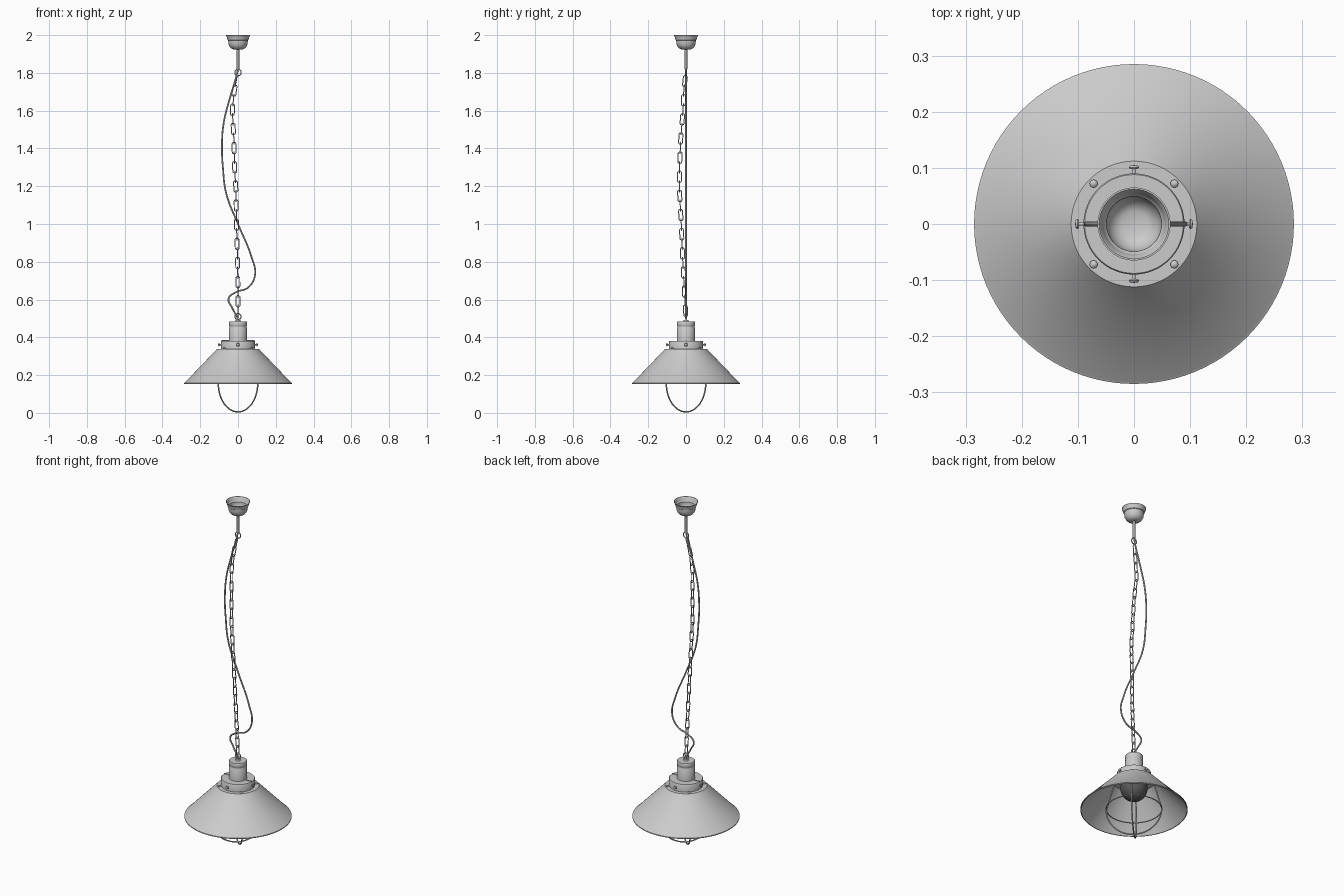
import bpy
import bmesh
import math
from mathutils import Vector, Matrix

cube = bpy.data.objects.get("Cube")
if cube:
    bpy.data.objects.remove(cube, do_unlink=True)


def make_material(name, value):
    colour = (value, value, value, 1)
    mat = bpy.data.materials.new(name)
    mat.use_nodes = True
    mat.diffuse_color = colour
    mat.node_tree.nodes["Principled BSDF"].inputs["Base Color"].default_value = colour
    return mat


grey = make_material("plain grey metal", 0.6)
dark = make_material("dark bulb", 0.1)


def finish(obj, mat=grey):
    """Give the part its colour and smooth shading with sharp edges."""
    obj.data.materials.clear()
    obj.data.materials.append(mat)
    bpy.ops.object.select_all(action="DESELECT")
    obj.select_set(True)
    bpy.context.view_layer.objects.active = obj
    bpy.ops.object.shade_smooth_by_angle(angle=math.radians(35))
    return obj


def lathe(name, profile, steps=64, mat=grey):
    """Spin (radius, height) points round the z axis."""
    bm = bmesh.new()
    verts = [bm.verts.new((r, 0, z)) for r, z in profile]
    edges = [bm.edges.new(pair) for pair in zip(verts, verts[1:])]
    bmesh.ops.spin(bm, geom=verts + edges, cent=(0, 0, 0), axis=(0, 0, 1),
                   angle=math.tau, steps=steps, use_duplicate=False)
    bmesh.ops.remove_doubles(bm, verts=bm.verts, dist=0.0001)
    bmesh.ops.recalc_face_normals(bm, faces=bm.faces)
    mesh = bpy.data.meshes.new(name)
    bm.to_mesh(mesh)
    bm.free()
    obj = bpy.data.objects.new(name, mesh)
    bpy.context.collection.objects.link(obj)
    return finish(obj, mat)


def tube(name, points, radius, closed=False, smooth=False):
    """Sweep a round wire along points."""
    curve = bpy.data.curves.new(name, "CURVE")
    curve.dimensions = "3D"
    curve.bevel_depth = radius
    curve.bevel_resolution = 2
    curve.use_fill_caps = True
    curve.resolution_u = 8
    if smooth:
        spline = curve.splines.new("BEZIER")
        spline.bezier_points.add(len(points) - 1)
        for bp, p in zip(spline.bezier_points, points):
            bp.co = p
            bp.handle_left_type = bp.handle_right_type = "AUTO"
    else:
        spline = curve.splines.new("POLY")
        spline.points.add(len(points) - 1)
        for sp, p in zip(spline.points, points):
            sp.co = (*p, 1)
    spline.use_cyclic_u = closed
    obj = bpy.data.objects.new(name, curve)
    bpy.context.collection.objects.link(obj)
    bpy.ops.object.select_all(action="DESELECT")
    obj.select_set(True)
    bpy.context.view_layer.objects.active = obj
    bpy.ops.object.convert(target="MESH")
    return finish(bpy.context.view_layer.objects.active)


def circle(radius, z, count=48):
    return [(radius * math.cos(a), radius * math.sin(a), z)
            for a in (math.tau * i / count for i in range(count))]


def upright_ring(radius, z):
    return [(x, 0, z + y) for x, y, _ in circle(radius, 0, 24)]


# Ceiling cup: a flared rim over a rounded bowl, open at the top
lathe("ceiling_cup", [
    (0, 1.923), (0.023, 1.923), (0.035, 1.929), (0.044, 1.938), (0.05, 1.951),
    (0.052, 1.966), (0.052, 1.972), (0.056, 1.975), (0.058, 1.985), (0.061, 1.994),
    (0.065, 2.0), (0.062, 2.0), (0.058, 1.994), (0.055, 1.985), (0.053, 1.978),
    (0.049, 1.974), (0.049, 1.966), (0.047, 1.952), (0.041, 1.94), (0.033, 1.932),
    (0.023, 1.927), (0, 1.927)])
lathe("ceiling_rod", [(0, 1.926), (0.007, 1.926), (0.007, 1.82), (0, 1.82)], 16)
tube("upper_ring", upright_ring(0.017, 1.802), 0.003, True)
tube("lower_ring", upright_ring(0.016, 0.51), 0.003, True)

# Slack electric cord
cord_path = [(0, 1.82), (-0.012, 1.77), (-0.045, 1.66), (-0.075, 1.54), (-0.085, 1.42),
             (-0.08, 1.3), (-0.062, 1.16), (0, 1.0), (0.07, 0.83), (0.09, 0.73),
             (0.055, 0.665), (-0.015, 0.637), (-0.05, 0.605), (-0.03, 0.555), (0, 0.5)]
tube("power_cord", [(x, 0, z) for x, z in cord_path], 0.0045, smooth=True)

# Chain of alternating links along a slightly bowed path
chain_path = [Vector(p) for p in (
    (0, 0, 1.81), (-0.02, -0.012, 1.7), (-0.03, -0.016, 1.6), (-0.022, -0.028, 1.45),
    (-0.018, -0.034, 1.3), (-0.011, -0.035, 1.18), (-0.008, -0.025, 1.0),
    (-0.002, -0.017, 0.8), (0, -0.006, 0.6), (0, 0, 0.5))]


def on_chain(z):
    for a, b in zip(chain_path, chain_path[1:]):
        if z >= b.z:
            return a.lerp(b, (a.z - z) / (a.z - b.z))
    return chain_path[-1]


for i in range(25):
    z = 1.757 - i * 0.0507
    centre = on_chain(z)
    along = on_chain(z + 0.03) - on_chain(z - 0.03)
    tilt = Vector((0, 0, 1)).rotation_difference(along).to_matrix()
    turn = tilt @ Matrix.Rotation(math.pi / 2 * ((i + 1) % 2), 3, "Z")
    outline = []
    for j in range(16):
        a = math.tau * (j + 0.5) / 16
        end = math.copysign(0.02, math.sin(a))
        outline.append(Vector((0.0105 * math.cos(a), 0, end + 0.0105 * math.sin(a))))
    tube("chain_link", [centre + turn @ p for p in outline], 0.0027, True)

# Lamp holder neck and collar
lathe("neck", [
    (0, 0.493), (0.012, 0.493), (0.014, 0.484), (0.046, 0.484), (0.048, 0.481),
    (0.048, 0.462), (0.046, 0.459), (0.046, 0.452), (0.048, 0.449),
    (0.048, 0.378), (0, 0.378)])
lathe("collar", [
    (0, 0.381), (0.066, 0.381), (0.088, 0.381), (0.09, 0.378), (0.09, 0.337), (0, 0.334)])

# Conical shade with a flat top and a turned rim
lathe("shade", [
    (0, 0.338), (0.112, 0.338), (0.115, 0.334), (0.281, 0.161), (0.285, 0.159),
    (0.285, 0.154), (0.281, 0.154), (0.278, 0.159), (0.112, 0.331), (0, 0.333)], 96)

# Thumbscrews round the collar and bolts on the shade top
for i in range(4):
    quarter = Matrix.Rotation(i * math.pi / 2, 4, "Z")
    screw = lathe("thumbscrew", [
        (0, 0), (0.003, 0), (0.003, 0.012), (0.007, 0.012),
        (0.009, 0.015), (0.007, 0.018), (0, 0.019)], 16)
    screw.matrix_world = (quarter @ Matrix.Translation((0.086, 0, 0.361))
                          @ Matrix.Rotation(math.pi / 2, 4, "Y"))
    bolt = lathe("shade_bolt", [(0, 0.009), (0.004, 0.008), (0.007, 0.005), (0.007, 0)], 16)
    bolt.matrix_world = quarter @ Matrix.Translation((0.072, 0.072, 0.337))

for side in (-1, 1):
    tube("collar_bar", [(side * 0.045, 0, 0.382), (side * 0.088, 0, 0.382)], 0.003)

# Dark round bulb
bulb = [(0.072 * math.cos(a), 0.285 + 0.072 * math.sin(a))
        for a in (math.radians(-90 + 7.5 * i) for i in range(18))]
lathe("bulb", bulb + [(0.05, 0.334)], 48, dark)

# Wire guard: two crossed hoops and a level ring
for name, angle in (("guard_hoop_a", math.pi / 4), ("guard_hoop_b", 3 * math.pi / 4)):
    half = [(0.1, 0.333)]
    half += [(0.148 * math.cos(a), 0.158 - 0.153 * math.sin(a))
             for a in (math.radians(7.5 * i) for i in range(13))]
    hoop = half + [(-r, z) for r, z in reversed(half[:-1])]
    tube(name, [(r * math.cos(angle), r * math.sin(angle), z) for r, z in hoop], 0.0038)
tube("guard_ring", circle(0.148, 0.16, 64), 0.003, True)
